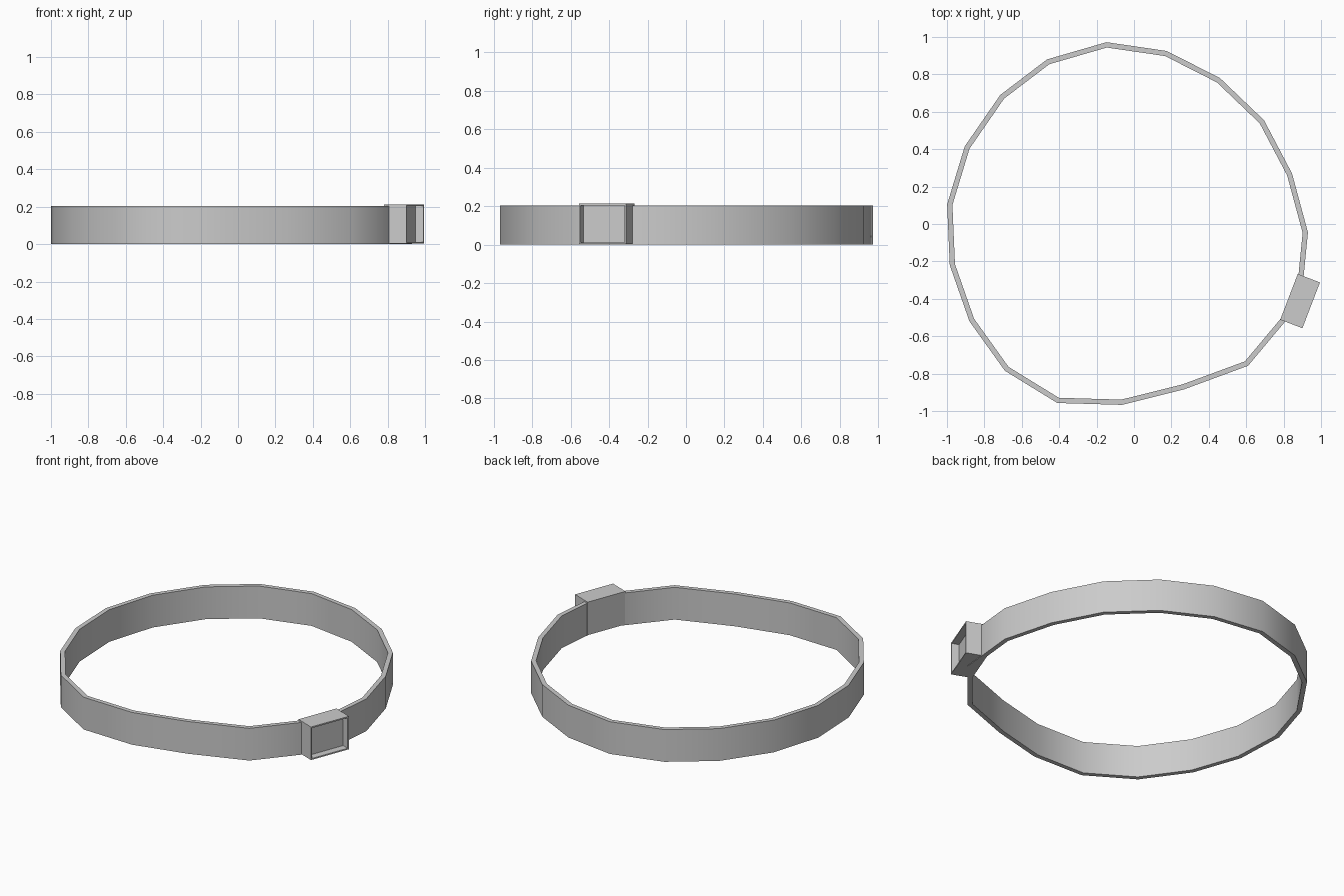
import bpy, bmesh, math
from mathutils import Matrix, Vector

if "Cube" in bpy.data.objects:
    bpy.data.objects.remove(bpy.data.objects["Cube"])


def make_object(name, bm):
    bmesh.ops.recalc_face_normals(bm, faces=bm.faces)
    mesh = bpy.data.meshes.new(name)
    bm.to_mesh(mesh)
    bm.free()
    obj = bpy.data.objects.new(name, mesh)
    bpy.context.collection.objects.link(obj)
    return obj


# Band: irregular outer outline, inset to a thin ring and raised
outline = [(-.147, .972), (.175, .925), (.46, .78), (.695, .555), (.845, .27),
           (.93, -.045), (.893, -.42), (.61, -.758), (.265, -.885),
           (-.065, -.967), (-.41, -.957), (-.69, -.785), (-.88, -.52),
           (-.985, -.22), (-.999, .105), (-.905, .415), (-.715, .69), (-.465, .88)]
bm = bmesh.new()
disc = bm.faces.new([bm.verts.new((x, y, 0)) for x, y in outline])
bm.normal_update()
bmesh.ops.inset_region(bm, faces=[disc], thickness=.028, use_even_offset=True,
                       use_boundary=True)
bmesh.ops.delete(bm, geom=[disc], context='FACES')
ring = bmesh.ops.extrude_face_region(bm, geom=bm.faces[:])
bmesh.ops.translate(bm, vec=(0, 0, .204),
                    verts=[v for v in ring['geom'] if isinstance(v, bmesh.types.BMVert)])
band = make_object("band", bm)
bpy.context.view_layer.objects.active = band
band.select_set(True)
bpy.ops.object.shade_smooth_by_angle(angle=math.radians(35))
band.select_set(False)

# Buckle: box with a shallow pocket sunk into its outward face
bm = bmesh.new()
bmesh.ops.create_cube(bm, size=1)
bmesh.ops.scale(bm, vec=(.127, .262, .209), verts=bm.verts)
bm.normal_update()
front = max(bm.faces, key=lambda f: f.normal.x)
bmesh.ops.inset_region(bm, faces=[front], thickness=.012)
pocket = bmesh.ops.extrude_discrete_faces(bm, faces=[front])['faces'][0]
bmesh.ops.translate(bm, vec=(-.045, 0, 0), verts=pocket.verts)
buckle = make_object("buckle", bm)
buckle.matrix_world = (Matrix.Translation(Vector((.888, -.412, .1085)))
                       @ Matrix.Rotation(math.radians(-21), 4, 'Z'))
